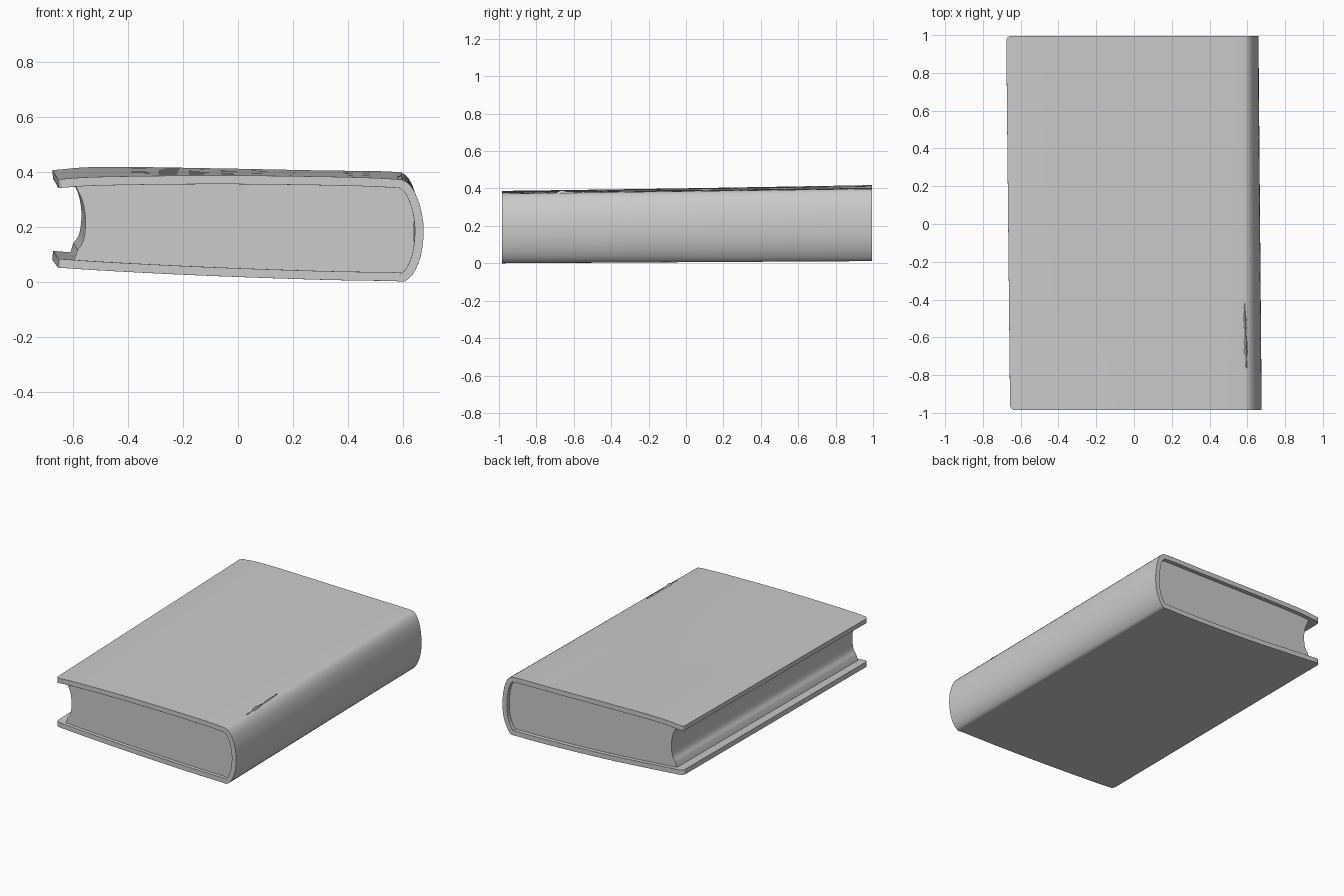
import bpy, bmesh, random
from mathutils import Vector

cube = bpy.data.objects.get("Cube")
if cube:
    bpy.data.objects.remove(cube, do_unlink=True)

grey = bpy.data.materials.new("plain grey")
grey.use_nodes = True
colour = (0.6, 0.6, 0.6, 1)
grey.diffuse_color = colour
grey.node_tree.nodes["Principled BSDF"].inputs["Base Color"].default_value = colour


def smooth_path(points, steps=4):
    """Catmull-Rom curve through the given (x, z) points."""
    p = [Vector(q) for q in points]
    p = [2 * p[0] - p[1]] + p + [2 * p[-1] - p[-2]]
    out = []
    for a, b, c, d in zip(p, p[1:], p[2:], p[3:]):
        for i in range(steps):
            t = i / steps
            out.append(0.5 * (2 * b + (c - a) * t + (2 * a - 5 * b + 4 * c - d) * t * t
                              + (3 * b - a - 3 * c + d) * t ** 3))
    return out + [p[-2]]


def thicken(path, half):
    """Closed outline around an open path."""
    outer, inner = [], []
    for i, q in enumerate(path):
        d = (path[min(i + 1, len(path) - 1)] - path[max(i - 1, 0)]).normalized()
        n = Vector((-d.y, d.x)) * half
        outer.append(q + n)
        inner.append(q - n)
    return outer + inner[::-1]


def loft(front, back, y0, y1, rows=8):
    """Solid running between two outlines along y."""
    bm = bmesh.new()
    rings = []
    for r in range(rows + 1):
        t = r / rows
        rings.append([bm.verts.new((*a.lerp(b, t), 0)) for a, b in zip(front, back)])
        for v in rings[-1]:
            v.co = (v.co.x, y0 + (y1 - y0) * t, v.co.y)
    n = len(front)
    for lo, hi in zip(rings, rings[1:]):
        for i in range(n):
            j = (i + 1) % n
            bm.faces.new((lo[i], lo[j], hi[j], hi[i]))
    bm.faces.new(rings[0])
    bm.faces.new(rings[-1])
    bmesh.ops.recalc_face_normals(bm, faces=bm.faces)
    return bm, rings


def finish(bm, name, bevel=0):
    mesh = bpy.data.meshes.new(name)
    bm.to_mesh(mesh)
    bm.free()
    obj = bpy.data.objects.new(name, mesh)
    bpy.context.collection.objects.link(obj)
    mesh.materials.append(grey)
    if bevel:
        mod = obj.modifiers.new("soft edges", "BEVEL")
        mod.width, mod.segments = bevel, 3
        mod.limit_method, mod.angle_limit = "ANGLE", 0.8
    bpy.ops.object.select_all(action="DESELECT")
    obj.select_set(True)
    bpy.context.view_layer.objects.active = obj
    bpy.ops.object.shade_smooth_by_angle(angle=0.7)
    return obj


# Centre line of the cover at each end: top board, rounded spine, bottom board
front_line = smooth_path([(-.655, .357), (-.5, .366), (-.1, .371), (.3, .367), (.55, .359),
                          (.61, .345), (.645, .28), (.66, .19), (.648, .09), (.61, .022),
                          (.55, .019), (.3, .023), (-.1, .037), (-.45, .054), (-.655, .067)])
back_line = smooth_path([(-.675, .39), (-.5, .402), (-.1, .397), (.3, .389), (.55, .385),
                         (.605, .37), (.633, .3), (.643, .2), (.632, .11), (.595, .035),
                         (.55, .03), (.3, .034), (-.1, .052), (-.45, .078), (-.675, .096)])

# Cover, with the outer board corners rounded
bm, rings = loft(thicken(front_line, .016), thicken(back_line, .016), -.985, .995)
count = len(front_line)
corners = []
for ring in (rings[0], rings[-1]):
    for i, j in ((0, -1), (count - 1, count)):
        corners.append(bm.edges.get((ring[i], ring[j])))
bmesh.ops.bevel(bm, geom=corners, offset=.025, segments=4, profile=.5, affect="EDGES")
finish(bm, "cover", .01)


# Page block, hollow along the fore edge
def page_outline(line, shift, lift):
    fore = smooth_path([(-.585, .115), (-.563, .15), (-.555, .22), (-.565, .29), (-.59, .345)])
    fore = [Vector((p.x + shift, p.y + lift)) for p in fore]
    body = [Vector((min(p.x, .64), p.y)) for p in line if p.x > -.56]
    start, end = line[1].copy(), line[-2].copy()
    start.x = end.x = -.6 + shift
    return fore + [start] + body + [end]


bm, rings = loft(page_outline(front_line, 0, 0), page_outline(back_line, -.015, .025), -.962, .968)
finish(bm, "pages")

# Worn, frayed ridge on the top hinge near the front
random.seed(4)
bm = bmesh.new()
rows = []
steps = 24
for i in range(steps + 1):
    t = i / steps
    y = -.8 + .38 * t
    x = .598 - .012 * t
    base = .366 + .01 * t
    peak = base + random.uniform(.004, .012) + .01 * max(0, 1 - abs(y + .66) / .06)
    w = random.uniform(.008, .02) * min(1, 8 * t + .2, 8 * (1 - t) + .2)
    rows.append([bm.verts.new(c) for c in ((x - w, y, base), (x, y, peak), (x + w, y, base - .012))])
for a, b in zip(rows, rows[1:]):
    for i in range(3):
        j = (i + 1) % 3
        bm.faces.new((a[i], a[j], b[j], b[i]))
bm.faces.new(rows[0])
bm.faces.new(rows[-1])
bmesh.ops.recalc_face_normals(bm, faces=bm.faces)
finish(bm, "frayed_hinge")
